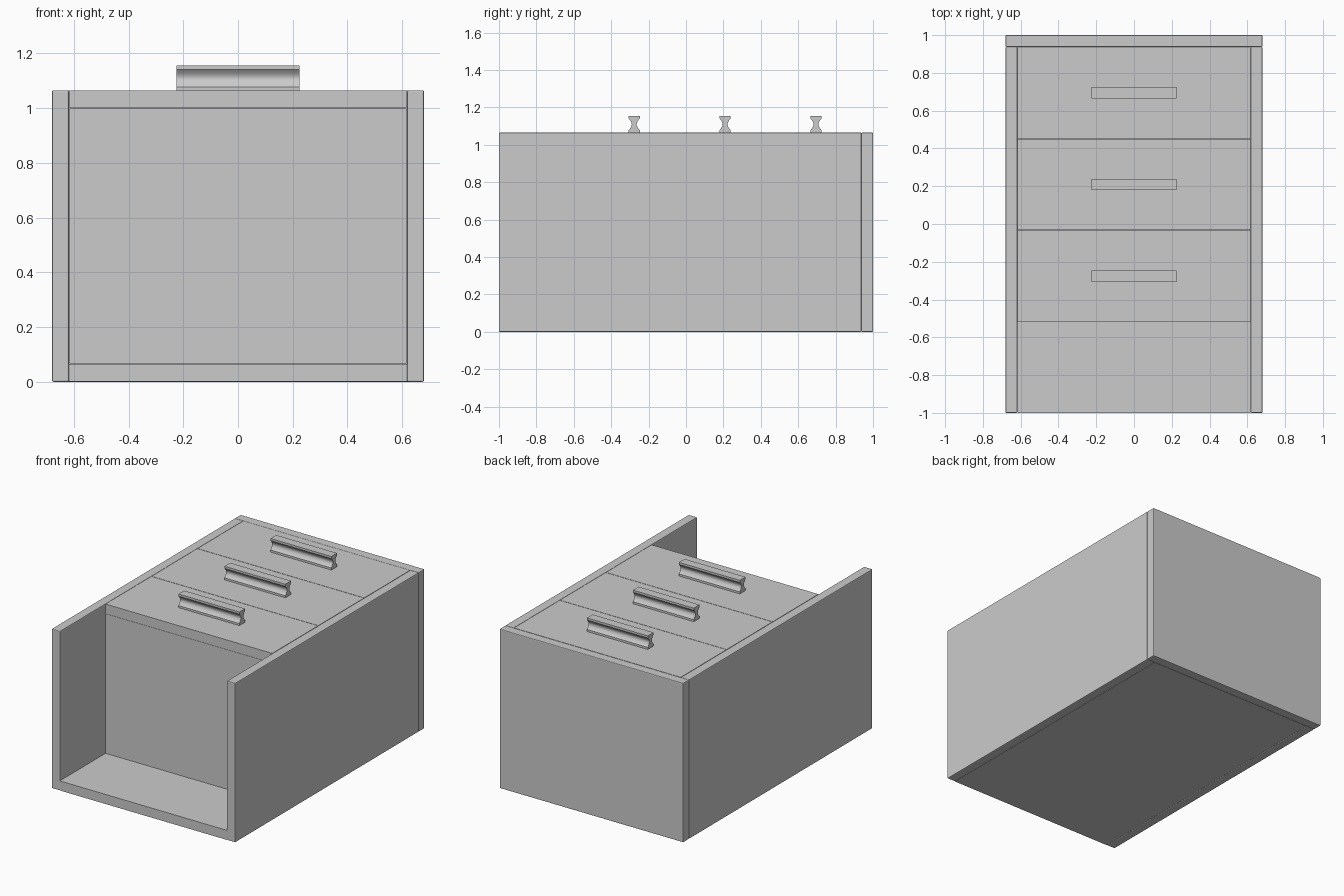
import bpy
import bmesh
import math
from mathutils import Vector

if "Cube" in bpy.data.objects:
    bpy.data.objects.remove(bpy.data.objects["Cube"], do_unlink=True)

# One plain grey for the whole cabinet
GREY = (0.6, 0.6, 0.6, 1.0)
grey = bpy.data.materials.new("plain grey")
grey.use_nodes = True
grey.diffuse_color = GREY
grey.node_tree.nodes["Principled BSDF"].inputs["Base Color"].default_value = GREY

W, L, H = 0.68, 1.0, 1.065      # half width, half length, height
T = 0.062                       # board thickness
GAP = 0.0015                    # half the gap between drawers
IN = W - T                      # half width between the side boards


def finish(name, bm):
    bmesh.ops.recalc_face_normals(bm, faces=bm.faces)
    mesh = bpy.data.meshes.new(name)
    bm.to_mesh(mesh)
    bm.free()
    mesh.materials.append(grey)
    obj = bpy.data.objects.new(name, mesh)
    bpy.context.collection.objects.link(obj)
    return obj


def add_box(bm, lo, hi):
    lo, hi = Vector(lo), Vector(hi)
    verts = bmesh.ops.create_cube(bm, size=1)["verts"]
    for v in verts:
        v.co = (lo + hi) / 2 + v.co * (hi - lo)


def board(name, lo, hi, bevel=0.0):
    bm = bmesh.new()
    add_box(bm, lo, hi)
    obj = finish(name, bm)
    if bevel:
        mod = obj.modifiers.new("eased edges", "BEVEL")
        mod.width = bevel
        mod.segments = 2
    return obj


# Carcass boards
board("left_side", (IN, -L, 0), (W, L - T, H), 0.005)
board("right_side", (-W, -L, 0), (-IN, L - T, H), 0.005)
board("end_board", (-W, L - T, 0), (W, L, H), 0.005)
board("back_panel", (-IN, -L, 0.001), (IN, L - T, 0.065))

# Drawers: a front plate over an open tray
DEPTH = 0.486
WALL = 0.03


def drawer(number, y0, y1):
    x = IN - GAP
    y0, y1 = y0 + GAP, y1 - GAP
    top, low = H - 0.065, 0.066
    board(f"drawer_front_{number}", (-x, y0, top), (x, y1, H - 0.001))
    bm = bmesh.new()
    under = top - 0.001
    add_box(bm, (-x, y0, low), (x, y0 + WALL, under))
    for s in (-x, x - WALL):
        add_box(bm, (s, y0 + WALL, low), (s + WALL, y1, under))
    add_box(bm, (WALL - x, y0 + WALL, low), (x - WALL, y1, low + WALL))
    finish(f"drawer_tray_{number}", bm)


# Handles: a bar with a flat lip and foot and a scooped waist
def handle(number, y):
    half, waist, foot, lip, top = 0.03, 0.013, H + 0.013, H + 0.076, H + 0.09
    steps = 12
    side = [(half, H - 0.001)]
    for i in range(steps + 1):
        t = i / steps
        side.append((half - (half - waist) * math.sin(math.pi * t),
                     foot + (lip - foot) * t))
    side.append((half, top))
    outline = side + [(-a, z) for a, z in reversed(side)]
    bm = bmesh.new()
    face = bm.faces.new([bm.verts.new((-0.225, y + a, z)) for a, z in outline])
    ext = bmesh.ops.extrude_face_region(bm, geom=[face], use_keep_orig=True)
    moved = [g for g in ext["geom"] if isinstance(g, bmesh.types.BMVert)]
    bmesh.ops.translate(bm, verts=moved, vec=(0.45, 0, 0))
    obj = finish(f"drawer_handle_{number}", bm)
    bpy.ops.object.select_all(action="DESELECT")
    obj.select_set(True)
    bpy.context.view_layer.objects.active = obj
    bpy.ops.object.shade_smooth_by_angle(angle=math.radians(25))


for n in range(3):
    y1 = L - T - n * DEPTH
    y0 = y1 - DEPTH
    drawer(n + 1, y0, y1)
    handle(n + 1, (y0 + y1) / 2)
